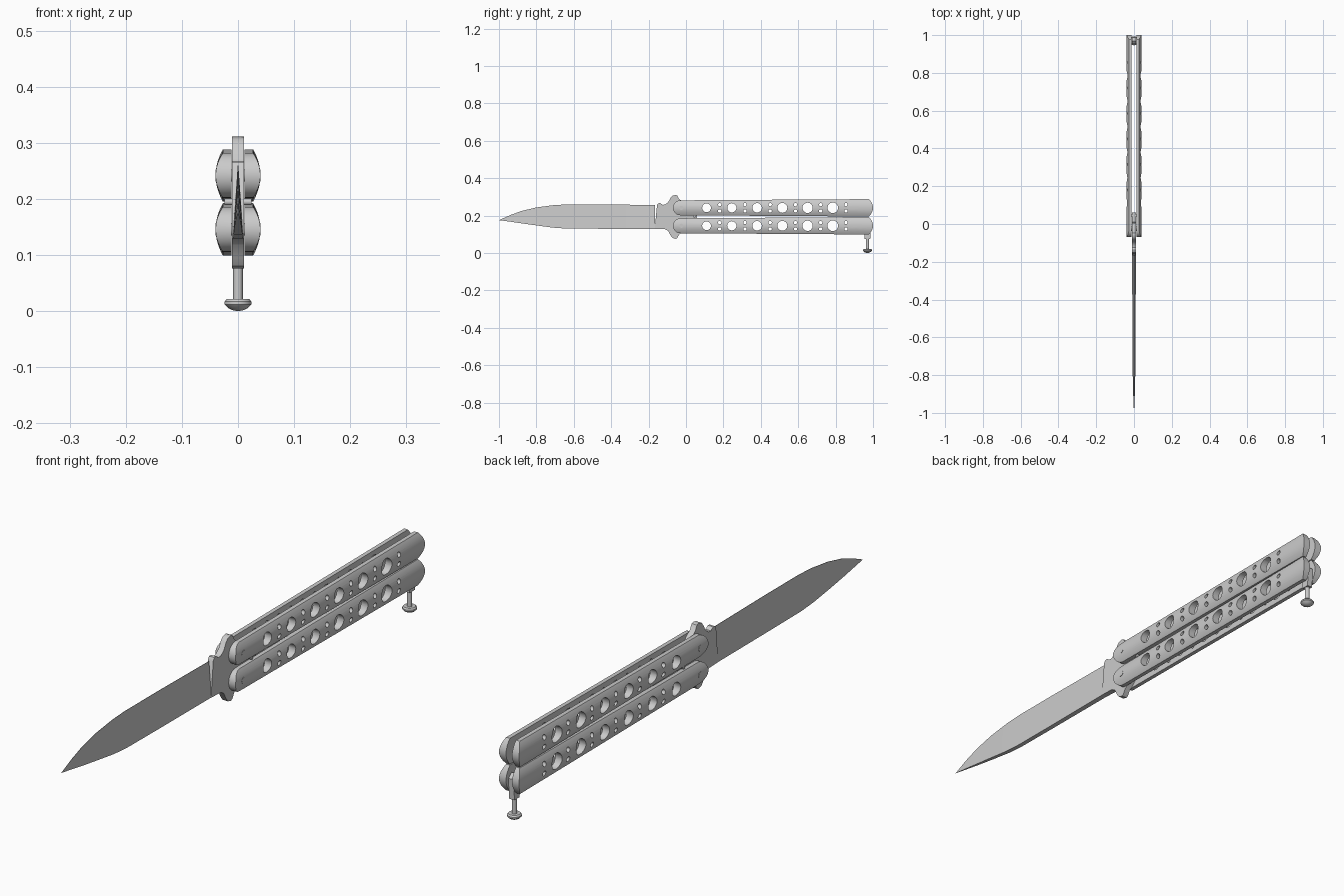
import bpy, bmesh, math
from mathutils import Matrix

if "Cube" in bpy.data.objects:
    bpy.data.objects.remove(bpy.data.objects["Cube"])


def finish(name, bm, angle=35):
    bmesh.ops.recalc_face_normals(bm, faces=bm.faces)
    me = bpy.data.meshes.new(name)
    bm.to_mesh(me)
    bm.free()
    ob = bpy.data.objects.new(name, me)
    bpy.context.collection.objects.link(ob)
    bpy.ops.object.select_all(action='DESELECT')
    ob.select_set(True)
    bpy.context.view_layer.objects.active = ob
    bpy.ops.object.shade_smooth_by_angle(angle=math.radians(angle))
    return ob


def cross_cylinder(bm, y, z, r, half, seg=24):
    m = Matrix.Translation((0, y, z)) @ Matrix.Rotation(math.pi / 2, 4, 'Y')
    bmesh.ops.create_cone(bm, cap_ends=True, segments=seg, radius1=r, radius2=r,
                          depth=2 * half, matrix=m)


def plate(name, outline, half):
    bm = bmesh.new()
    f = bm.faces.new([bm.verts.new((-half, y, z)) for y, z in outline])
    ext = bmesh.ops.extrude_face_region(bm, geom=[f])['geom']
    bmesh.ops.translate(bm, vec=(2 * half, 0, 0),
                        verts=[v for v in ext if isinstance(v, bmesh.types.BMVert)])
    return finish(name, bm)


# Handle: a pair of bulged side plates with an open channel between
INNER = 0.012


def handle(name, zc):
    bm = bmesh.new()
    n = 16
    for side in (-1, 1):
        rows = []
        for i in range(n + 1):
            s = math.sin(math.pi * (i / n - 0.5))
            y0 = -0.03 - 0.04 * math.sqrt(max(0, 1 - s * s))
            y1 = 1.0 - 0.022 * s * s
            xo = 0.027 + 0.013 * (1 - s * s)
            z0, z1 = zc + 0.040 * s, zc + 0.0465 * s
            rows.append([bm.verts.new(p) for p in (
                (side * INNER, y0, z0), (side * xo, y0, z0),
                (side * xo, y1, z1), (side * INNER, y1, z1))])
        for a, b in zip(rows, rows[1:]):
            for k in range(4):
                j = (k + 1) % 4
                bm.faces.new((a[k], a[j], b[j], b[k]))
        bm.faces.new(rows[0])
        bm.faces.new(rows[-1])
    ob = finish(name, bm)

    # Weight-saving holes: one large, then a pair of small ones
    cb = bmesh.new()
    for i in range(6):
        y = 0.11 + 0.135 * i
        cross_cylinder(cb, y, zc, 0.0235 + 0.001 * i, 0.1)
        for dz in (-0.017, 0.017):
            cross_cylinder(cb, y + 0.07, zc + dz, 0.009, 0.1, 16)
    cutter = finish(name + "_hole_cutter", cb)
    cutter.hide_render = True
    mod = ob.modifiers.new("holes", 'BOOLEAN')
    mod.operation = 'DIFFERENCE'
    mod.solver = 'EXACT'
    mod.object = cutter
    bpy.context.view_layer.objects.active = ob
    bpy.ops.object.select_all(action='DESELECT')
    ob.select_set(True)
    bpy.ops.object.modifier_apply(modifier=mod.name)
    bpy.data.objects.remove(cutter)
    bpy.ops.object.shade_smooth_by_angle(angle=math.radians(35))

    # Pivot pin
    pb = bmesh.new()
    cross_cylinder(pb, -0.025, zc, 0.011, 0.0405)
    finish(name + "_pivot_pin", pb)


handle("upper_handle", 0.242)
handle("lower_handle", 0.146)

# Blade: sharp upper edge, flat spine below, tapering to the tip
# (y, edge z, spine z, spine half thickness)
stations = [(-0.94, 0.203, 0.168, 0.003), (-0.88, 0.225, 0.159, 0.005),
            (-0.80, 0.244, 0.148, 0.0068), (-0.71, 0.256, 0.136, 0.008),
            (-0.64, 0.260, 0.131, 0.0085), (-0.45, 0.260, 0.130, 0.009),
            (-0.165, 0.257, 0.130, 0.010)]
bm = bmesh.new()
tip = bm.verts.new((0, -1.0, 0.176))
rings = [[bm.verts.new(p) for p in ((-0.0006, y, a), (0.0006, y, a), (t, y, b), (-t, y, b))]
         for y, a, b, t in stations]
for k in range(4):
    j = (k + 1) % 4
    bm.faces.new((tip, rings[0][k], rings[0][j]))
    for a, b in zip(rings, rings[1:]):
        bm.faces.new((a[k], a[j], b[j], b[k]))
bm.faces.new(rings[-1])
finish("blade", bm, 20)

# Tang with upper and lower guards and a rear tongue between the handles
plate("tang_guard", [
    (-0.167, 0.130), (-0.155, 0.257), (-0.148, 0.266), (-0.138, 0.267), (-0.125, 0.258),
    (-0.112, 0.259), (-0.095, 0.272), (-0.083, 0.295), (-0.072, 0.307), (-0.055, 0.311),
    (-0.047, 0.308), (-0.037, 0.290), (-0.015, 0.272), (0.005, 0.250), (0.010, 0.206),
    (0.060, 0.206), (0.060, 0.184), (0.010, 0.184), (0.005, 0.140), (-0.015, 0.116),
    (-0.037, 0.098), (-0.047, 0.080), (-0.055, 0.076), (-0.072, 0.081), (-0.083, 0.095),
    (-0.095, 0.118), (-0.112, 0.128)], 0.0105)
bm = bmesh.new()
cross_cylinder(bm, 0.045, 0.195, 0.006, 0.024, 16)
finish("stop_pin", bm)

# Latch: body between the plates, stem and domed button turned below
plate("latch_body", [(0.955, 0.076), (0.985, 0.076), (0.988, 0.150),
                     (0.970, 0.165), (0.952, 0.150)], 0.0105)
profile = [(0, 0), (0.010, 0.002), (0.018, 0.006), (0.024, 0.012), (0.024, 0.017),
           (0.020, 0.022), (0.0085, 0.022), (0.0085, 0.085), (0, 0.085)]
bm = bmesh.new()
vs = [bm.verts.new((r, 0, z)) for r, z in profile]
es = [bm.edges.new(p) for p in zip(vs, vs[1:])]
bmesh.ops.spin(bm, geom=vs + es, cent=(0, 0, 0), axis=(0, 0, 1),
               angle=2 * math.pi, steps=24)
bmesh.ops.remove_doubles(bm, verts=bm.verts, dist=1e-5)
bmesh.ops.translate(bm, verts=bm.verts, vec=(0, 0.97, 0))
finish("latch_button", bm)
